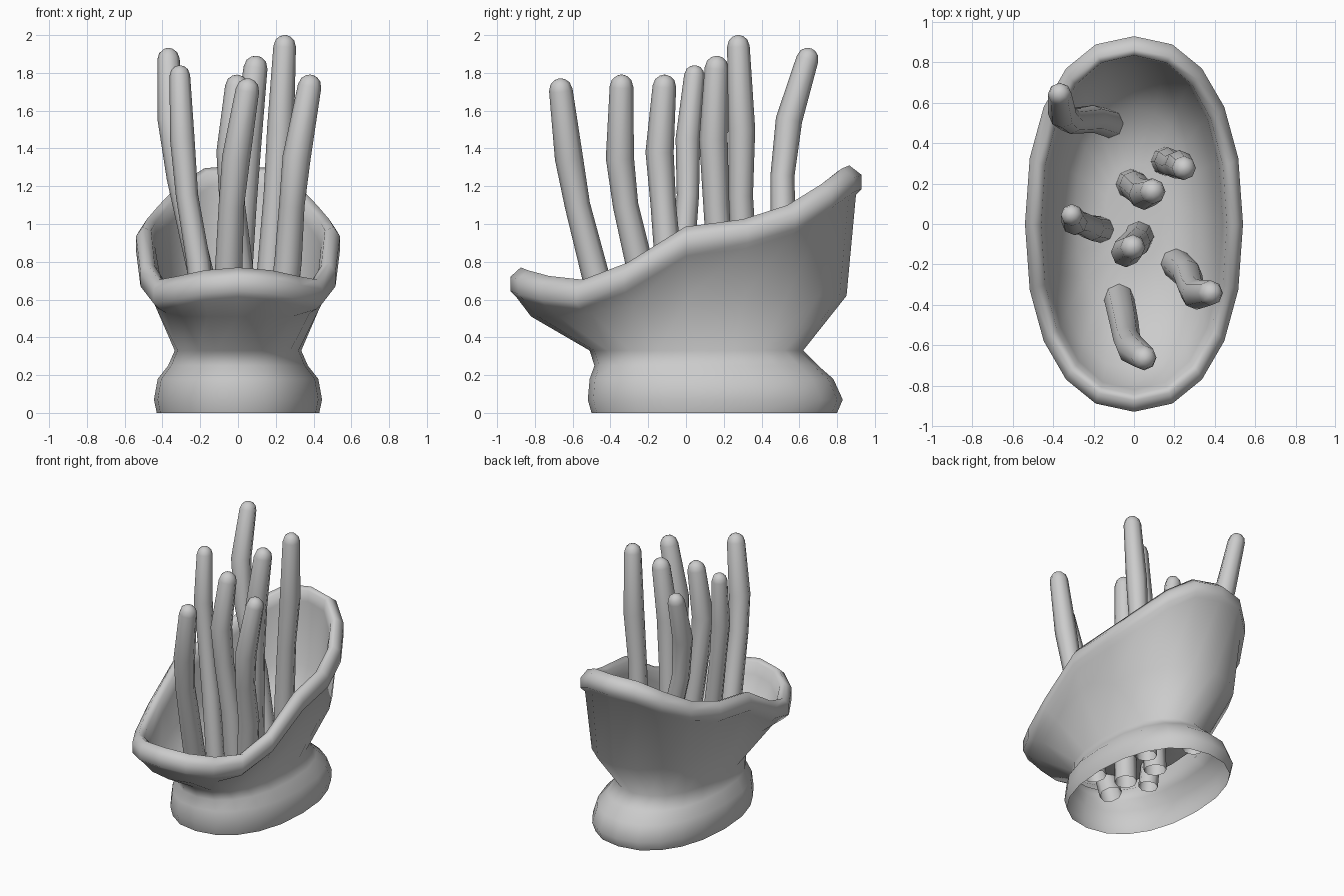
import bpy, bmesh, math
from mathutils import Vector

if "Cube" in bpy.data.objects:
    bpy.data.objects.remove(bpy.data.objects["Cube"])

def loft(name, rings, cap_start, cap_end):
    """Skin a list of equal-sized point rings into one smooth mesh."""
    bm = bmesh.new()
    vs = [[bm.verts.new(p) for p in r] for r in rings]
    n = len(vs[0])
    for a, b in zip(vs, vs[1:]):
        for i in range(n):
            j = (i + 1) % n
            bm.faces.new((a[i], a[j], b[j], b[i]))
    if cap_start:
        bm.faces.new(vs[0][::-1])
    if cap_end:
        bm.faces.new(vs[-1])
    me = bpy.data.meshes.new(name)
    bm.to_mesh(me)
    bm.free()
    ob = bpy.data.objects.new(name, me)
    bpy.context.collection.objects.link(ob)
    bpy.context.view_layer.objects.active = ob
    ob.select_set(True)
    bpy.ops.object.shade_smooth_by_angle(angle=math.radians(85))
    ob.select_set(False)
    return ob

# Height of the lip crest from front (0) round the side to the back (10)
CREST = [.77, .755, .725, .705, .795, .985, 1.025, 1.10, 1.21, 1.295, 1.31]
# Height of the kink halfway up the outer wall
KINK = [.51, .51, .51, .53, .57, .62, .62, .62, .62, .62, .62]
SEG = 20

def bulge(c):
    """Slightly squared cosine, for a fuller oval."""
    return math.copysign(abs(c) ** .89, c)

def oval(hx, y0, y1, z):
    """Oval ring; z is a function of the step from front to back."""
    cy, hy = (y0 + y1) / 2, (y1 - y0) / 2
    pts = []
    for i in range(SEG):
        a = 2 * math.pi * i / SEG
        k = min(i, SEG - i)
        pts.append((hx * bulge(math.sin(a)), cy - hy * bulge(math.cos(a)), z(k)))
    return pts

def level(z):
    return lambda k: z

def rim(drop):
    return lambda k: CREST[k] - drop

def blend(t, low):
    return lambda k: low + t * (CREST[k] - low)

# Cup: foot, waist, flared wall, rolled lip, inner wall and floor
cup = [
    oval(.43, -.50, .80, level(0)),
    oval(.445, -.52, .83, level(.07)),
    oval(.425, -.51, .78, level(.18)),
    oval(.37, -.485, .70, level(.25)),
    oval(.335, -.51, .62, level(.33)),
    oval(.46, -.82, .85, lambda k: KINK[k]),
    oval(.505, -.90, .90, rim(.155)),
    oval(.54, -.93, .93, rim(.125)),
    oval(.54, -.93, .93, rim(.05)),
    oval(.505, -.875, .865, rim(0)),
    oval(.46, -.845, .835, rim(.02)),
    oval(.44, -.82, .83, rim(.10)),
    oval(.40, -.72, .78, blend(.42, .36)),
    oval(.29, -.46, .57, level(.36)),
    oval(.14, -.20, .30, level(.34)),
]
loft("cup", cup, False, True)

def tentacle(name, path, r):
    """Eight-sided stalk along a path of (x, y, z), open below, with a rounded tip."""
    pts = [Vector(p) for p in path]
    rad = [1.08, 1.02, .95, 1.05, .88]
    d = (pts[-1] - pts[-2]).normalized()
    tip_r = r * rad[-1]
    pts[-1] -= d * tip_r
    stations = list(zip(pts, [r * s for s in rad]))
    for deg in (35, 62, 82):
        a = math.radians(deg)
        stations.append((pts[-1] + d * tip_r * math.sin(a), tip_r * math.cos(a)))
    rings = []
    for i, (c, rr) in enumerate(stations):
        t = (stations[min(i + 1, len(stations) - 1)][0] - stations[max(i - 1, 0)][0]).normalized()
        u = (Vector((1, 0, 0)) - t * t.x).normalized()
        v = t.cross(u)
        rings.append([c + rr * (math.cos(q * math.pi / 4) * u + math.sin(q * math.pi / 4) * v)
                      for q in range(8)])
    loft(name, rings, False, True)

# Tentacles rising from the cup
PATHS = [
    ([(-.10, .49, .22), (-.20, .52, .75), (-.315, .51, 1.25), (-.355, .545, 1.55), (-.37, .66, 1.93)], .067),
    ([(-.15, -.03, .17), (-.21, -.02, .80), (-.27, .01, 1.15), (-.295, .01, 1.45), (-.31, .05, 1.84)], .062),
    ([(-.02, .20, .15), (.00, .19, .70), (.03, .16, 1.10), (.05, .145, 1.45), (.10, .165, 1.89)], .072),
    ([(.15, .31, .15), (.17, .31, .75), (.20, .29, 1.15), (.225, .295, 1.50), (.25, .275, 2.00)], .068),
    ([(.03, -.05, .15), (.01, -.09, .75), (-.03, -.12, 1.10), (-.04, -.14, 1.38), (.0, -.11, 1.79)], .071),
    ([(.19, -.18, .19), (.265, -.25, .80), (.285, -.32, 1.10), (.31, -.35, 1.35), (.39, -.34, 1.79)], .071),
    ([(-.08, -.34, .22), (-.05, -.485, .75), (-.035, -.575, 1.10), (-.01, -.62, 1.35), (.06, -.67, 1.77)], .071),
]
for n, (path, r) in enumerate(PATHS, 1):
    tentacle(f"tentacle_{n}", path, r)
